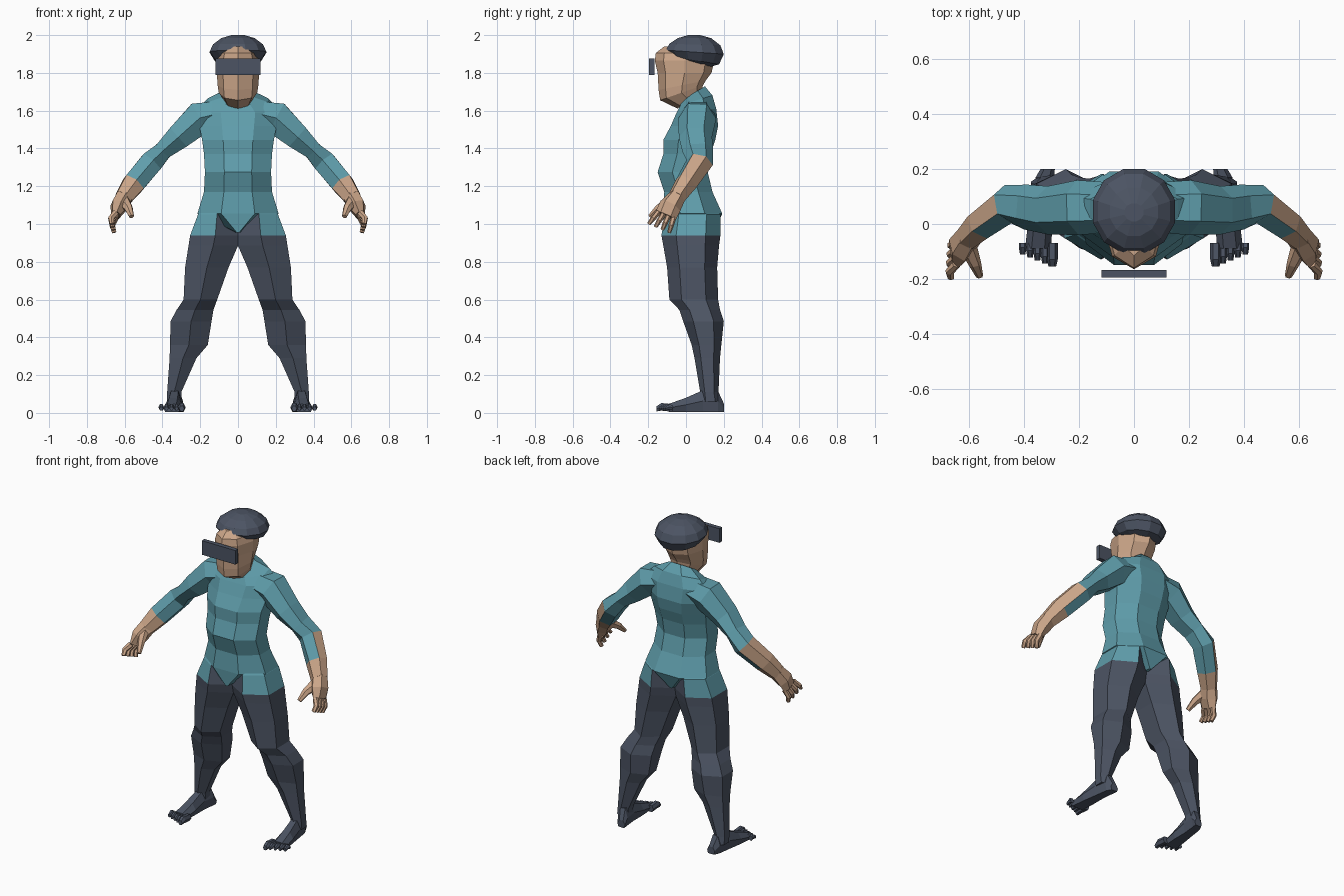
import bpy, bmesh, math
from mathutils import Vector

if "Cube" in bpy.data.objects:
    bpy.data.objects.remove(bpy.data.objects["Cube"])


def material(name, rgb):
    m = bpy.data.materials.new(name)
    m.use_nodes = True
    m.diffuse_color = (*rgb, 1)
    m.node_tree.nodes["Principled BSDF"].inputs["Base Color"].default_value = (*rgb, 1)
    return m


TEAL, SKIN, SLATE = range(3)
MATS = [material("teal shirt", (0.115, 0.34, 0.41)),
        material("skin", (0.60, 0.38, 0.25)),
        material("slate cloth", (0.072, 0.088, 0.125))]


def unit_ring(n, turn=0.0):
    """Regular polygon stretched to fill the -1..1 square."""
    p = [((i + turn) * math.tau / n) for i in range(n)]
    mx = max(math.cos(a) for a in p)
    my = max(math.sin(a) for a in p)
    return [(math.cos(a) / mx, math.sin(a) / my) for a in p]


def level(z, x0, x1, y0, y1, tilt=0.0, n=8, turn=0.5):
    """Near-level ring from its bounds; tilt raises it towards the back."""
    cx, cy, rx, ry = (x0 + x1) / 2, (y0 + y1) / 2, (x1 - x0) / 2, (y1 - y0) / 2
    return [Vector((cx + u * rx, cy + v * ry, z + tilt * v * ry))
            for u, v in unit_ring(n, turn)]


def limb(path, n=6, turn=0.5):
    """Rings square to a path of (x, y, z, thickness, width)."""
    pts = [Vector(p[:3]) for p in path]
    rings = []
    for i, p in enumerate(path):
        t = (pts[min(i + 1, len(pts) - 1)] - pts[max(i - 1, 0)]).normalized()
        a = t.cross(Vector((0, 1, 0))).normalized()
        b = a.cross(t)
        rings.append([pts[i] + a * u * p[3] + b * v * p[4]
                      for u, v in unit_ring(n, turn)])
    return rings


def part(name, lofts, rule, mirror=False):
    """Skin each list of rings, cap the ends and colour faces by a rule."""
    bm = bmesh.new()
    for rings in lofts:
        vs = [[bm.verts.new(p) for p in r] for r in rings]
        n = len(vs[0])
        for lo, hi in zip(vs, vs[1:]):
            for i in range(n):
                j = (i + 1) % n
                bm.faces.new((lo[i], lo[j], hi[j], hi[i]))
        bm.faces.new(vs[0])
        bm.faces.new(vs[-1])
    bmesh.ops.recalc_face_normals(bm, faces=bm.faces)
    for f in bm.faces:
        f.material_index = rule(f.calc_center_median(), f.normal)
    me = bpy.data.meshes.new(name)
    bm.to_mesh(me)
    bm.free()
    for m in MATS:
        me.materials.append(m)
    ob = bpy.data.objects.new(name, me)
    bpy.context.collection.objects.link(ob)
    if mirror:
        ob.modifiers.new("Mirror", 'MIRROR').use_mirror_merge = False


def flat(index):
    return lambda c, n: index


# Shirt body ending in a pointed flap: half width, front, back, tilt by height
body = [(1.69, .075, -.03, .10, .6), (1.655, .16, -.03, .14, .3),
        (1.60, .22, -.05, .16, .1), (1.52, .205, -.08, .17, 0),
        (1.445, .19, -.12, .155, 0), (1.37, .18, -.12, .13, 0),
        (1.275, .175, -.15, .115, 0), (1.17, .18, -.115, .14, 0),
        (1.055, .215, -.122, .192, 0), (.955, .015, -.115, .15, 0)]
part("shirt_body", [[level(z, -w, w, a, b, t) for z, w, a, b, t in body]], flat(TEAL))

# Legs: inner x, outer x, front y, back y by height
leg = [(1.12, .06, .16, -.06, .11), (1.05, .01, .212, -.112, .182),
       (.94, -.012, .253, -.13, .182), (.885, 0, .262, -.12, .175),
       (.77, .05, .28, -.10, .165), (.60, .11, .288, -.088, .17),
       (.545, .13, .325, -.035, .18), (.485, .14, .357, -.015, .20),
       (.36, .16, .36, .03, .187), (.29, .22, .362, .045, .18),
       (.11, .30, .375, .075, .172), (.06, .30, .375, .08, .18)]


def trouser_rule(c, n):
    return TEAL if c.z > .95 and n.x > -.3 else SLATE


part("legs", [[level(*r, n=6) for r in leg]], trouser_rule, True)

# Feet: ankle to ball, then five toes reaching forward
foot = [(.20, .315, .035, .05), (.17, .325, .045, .115), (.09, .335, .048, .12),
        (0, .342, .06, .08), (-.09, .35, .063, .048)]
lofts = [[[Vector((cx + u * w * (1.15 if v < 0 else .75), y, .006 + (v + 1) / 2 * (h - .006)))
           for u, v in unit_ring(6)] for y, cx, w, h in foot]]
for i in range(5):
    x, r, end = .298 + i * .027, (.02 if i == 0 else .014), -.155 + i * .011
    lofts.append([[Vector((x + u * r * k, y, z + v * r * k)) for u, v in unit_ring(6)]
                  for y, z, k in ((-.07, .026, 1), (end + .025, .032, 1), (end, .022, .7))])
part("feet", lofts, flat(SLATE), True)

# Arms running out from the neck, sleeves ending on the forearm
arm = [(.06, .06, 1.595, .06, .09), (.205, .06, 1.56, .086, .10),
       (.315, .05, 1.46, .066, .088), (.395, .062, 1.39, .047, .082),
       (.46, .072, 1.325, .06, .072), (.553, .0, 1.213, .058, .06),
       (.605, -.05, 1.14, .045, .048)]


def sleeve_rule(c, n):
    bare = c.z < 1.21 or (c.z < 1.315 and n.x + n.y + 2 * n.z > 1)
    return SKIN if bare else TEAL


part("arms", [limb(arm)], sleeve_rule, True)

# Hands: palm, four fingers and a thumb
hand = [limb([(.60, -.043, 1.15, .044, .046), (.63, -.083, 1.095, .042, .06),
              (.648, -.107, 1.045, .022, .058)])]
for i in range(4):
    base = Vector((.648, -.147 + i * .027, 1.06 - i * .009))
    tip = Vector((.667 - i * .004, -.197 + i * .036, 1.0 - i * .015))
    mid = base.lerp(tip, .55) + Vector((.014, 0, .002))
    hand.append(limb([(*base, .016, .015), (*mid, .015, .014), (*tip, .011, .010)]))
hand.append(limb([(.607, -.08, 1.12, .032, .028), (.58, -.145, 1.085, .021, .02),
                  (.563, -.19, 1.04, .012, .012)]))
part("hands", hand, flat(SKIN), True)

# Head: half width, front, back, tilt by height
head = [(1.655, .075, -.045, .08, .7), (1.695, .102, -.137, .09, .35),
        (1.735, .108, -.145, .105, .2), (1.80, .112, -.15, .135, 0),
        (1.865, .112, -.165, .15, 0), (1.905, .10, -.16, .15, 0),
        (1.94, .055, -.115, .12, 0)]
part("head", [[level(z, -w, w, a, b, t, turn=0) for z, w, a, b, t in head]], flat(SKIN))

# Rounded cap, lower at the back
cap = [(2.0, .035, .01, .075, 0), (1.984, .088, -.043, .133, 0),
       (1.95, .132, -.088, .182, -.03), (1.91, .15, -.107, .20, -.07),
       (1.867, .122, -.08, .175, -.17), (1.845, .07, -.03, .13, -.15)]
part("cap", [[level(z, -w, w, a, b, t, n=12) for z, w, a, b, t in cap]], flat(SLATE))

# Visor plate in front of the eyes
part("visor", [[level(z, -.118, .118, -.195, -.167, n=4) for z in (1.788, 1.877)]], flat(SLATE))
